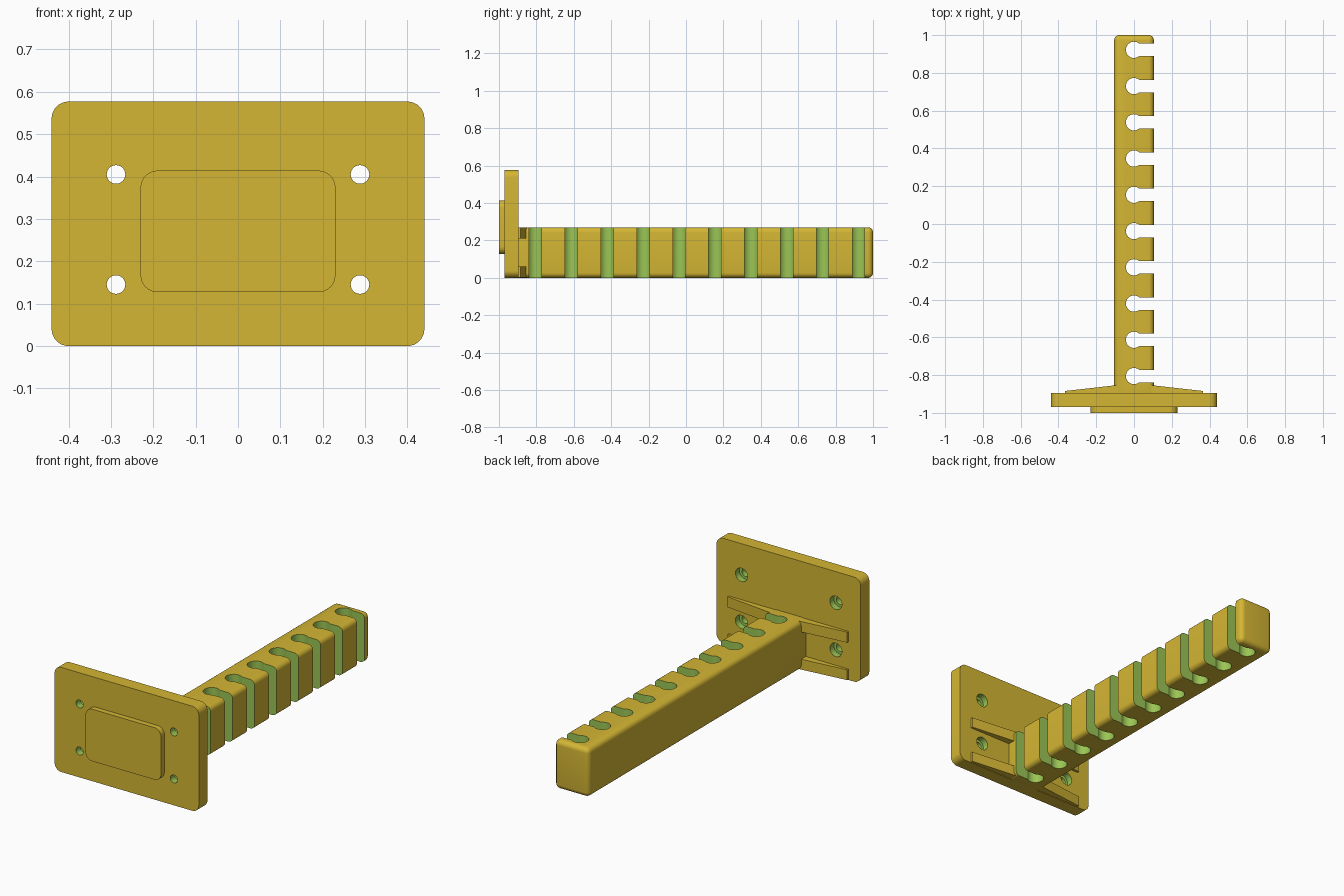
import bpy, bmesh, math

if "Cube" in bpy.data.objects:
    bpy.data.objects.remove(bpy.data.objects["Cube"])


def material(name, rgb):
    m = bpy.data.materials.new(name)
    m.diffuse_color = (*rgb, 1)
    m.use_nodes = True
    m.node_tree.nodes["Principled BSDF"].inputs["Base Color"].default_value = m.diffuse_color
    return m


MATS = [material("mustard yellow", (0.66, 0.468, 0.034)),
        material("cut green", (0.328, 0.558, 0.091))]


def finish(name, bm, index=0):
    bmesh.ops.recalc_face_normals(bm, faces=bm.faces)
    me = bpy.data.meshes.new(name)
    for f in bm.faces:
        f.material_index = index
    bm.to_mesh(me)
    bm.free()
    for m in MATS:
        me.materials.append(m)
    ob = bpy.data.objects.new(name, me)
    bpy.context.collection.objects.link(ob)
    return ob


def prism(name, pts, axis, lo, hi, index=0):
    """Extrude a flat outline along y (points are x, z) or z (points are x, y)."""
    bm = bmesh.new()
    place = (lambda a, b, d: (a, d, b)) if axis == "y" else (lambda a, b, d: (a, b, d))
    face = bm.faces.new([bm.verts.new(place(a, b, lo)) for a, b in pts])
    new = bmesh.ops.extrude_face_region(bm, geom=[face])["geom"]
    shift = place(0, 0, hi - lo)
    bmesh.ops.translate(bm, vec=shift, verts=[g for g in new if isinstance(g, bmesh.types.BMVert)])
    return finish(name, bm, index)


def arc(cx, cy, r, start, end, n):
    return [(cx + r * math.cos(math.radians(start + (end - start) * i / n)),
             cy + r * math.sin(math.radians(start + (end - start) * i / n))) for i in range(n + 1)]


def rounded_rect(hw, z0, z1, r):
    pts = []
    for cx, cz, a in ((hw - r, z1 - r, 0), (-hw + r, z1 - r, 90),
                      (-hw + r, z0 + r, 180), (hw - r, z0 + r, 270)):
        pts += arc(cx, cz, r, a, a + 90, 8)
    return pts


def cut(ob, cutters):
    for c in cutters:
        c.hide_render = True
        mod = ob.modifiers.new("cut", "BOOLEAN")
        mod.operation = "DIFFERENCE"
        mod.solver = "EXACT"
        mod.object = c
    me = bpy.data.meshes.new_from_object(ob.evaluated_get(bpy.context.evaluated_depsgraph_get()))
    ob.modifiers.clear()
    ob.data = me
    for c in cutters:
        bpy.data.objects.remove(c)


def smooth(ob):
    bpy.ops.object.select_all(action="DESELECT")
    ob.select_set(True)
    bpy.context.view_layer.objects.active = ob
    bpy.ops.object.shade_smooth_by_angle(angle=math.radians(30))


# Wall plate with four counterbored screw holes
plate = prism("wall_plate", rounded_rect(0.44, 0.0, 0.577, 0.04), "y", -0.97, -0.895)
holes = []
for x in (-0.288, 0.288):
    for z in (0.145, 0.405):
        for r, lo, hi in ((0.022, -1.1, -0.8), (0.037, -0.93, -0.8)):
            holes.append(prism("hole_cutter", arc(x, z, r, 0, 345, 23), "y", lo, hi, 1))
cut(plate, holes)

# Raised pad on the front
pad = prism("front_pad", rounded_rect(0.23, 0.127, 0.414, 0.04), "y", -1.0, -0.97)

# Long arm with rounded edges
bm = bmesh.new()
bmesh.ops.create_cube(bm, size=1)
for v in bm.verts:
    v.co = (v.co.x * 0.21, 0.035 + v.co.y * 1.93, 0.135 + v.co.z * 0.27)
bmesh.ops.bevel(bm, geom=bm.edges[:], offset=0.027, segments=6, profile=0.5, affect="EDGES")
arm = finish("arm", bm)

# Keyhole slots open to the right side
slots = []
for i in range(10):
    y = 0.922 - i * 0.1919
    a = math.degrees(math.asin(0.033 / 0.043))
    pts = arc(0, y, 0.043, a, 360 - a, 24) + [(0.3, y - 0.033), (0.3, y + 0.033)]
    slots.append(prism("slot_cutter", pts, "z", -0.1, 0.4, 1))
cut(arm, slots)

# Tapered ribs bracing the arm against the plate
ribs = []
for side, s in (("left", -1), ("right", 1)):
    for level, z0, z1 in (("lower", 0.003, 0.06), ("upper", 0.21, 0.268)):
        pts = [(s * 0.08, -0.9), (s * 0.365, -0.9), (s * 0.365, -0.884), (s * 0.08, -0.852)]
        ribs.append(prism(f"{level}_{side}_rib", pts, "z", z0, z1))

for ob in (plate, pad, arm):
    smooth(ob)
